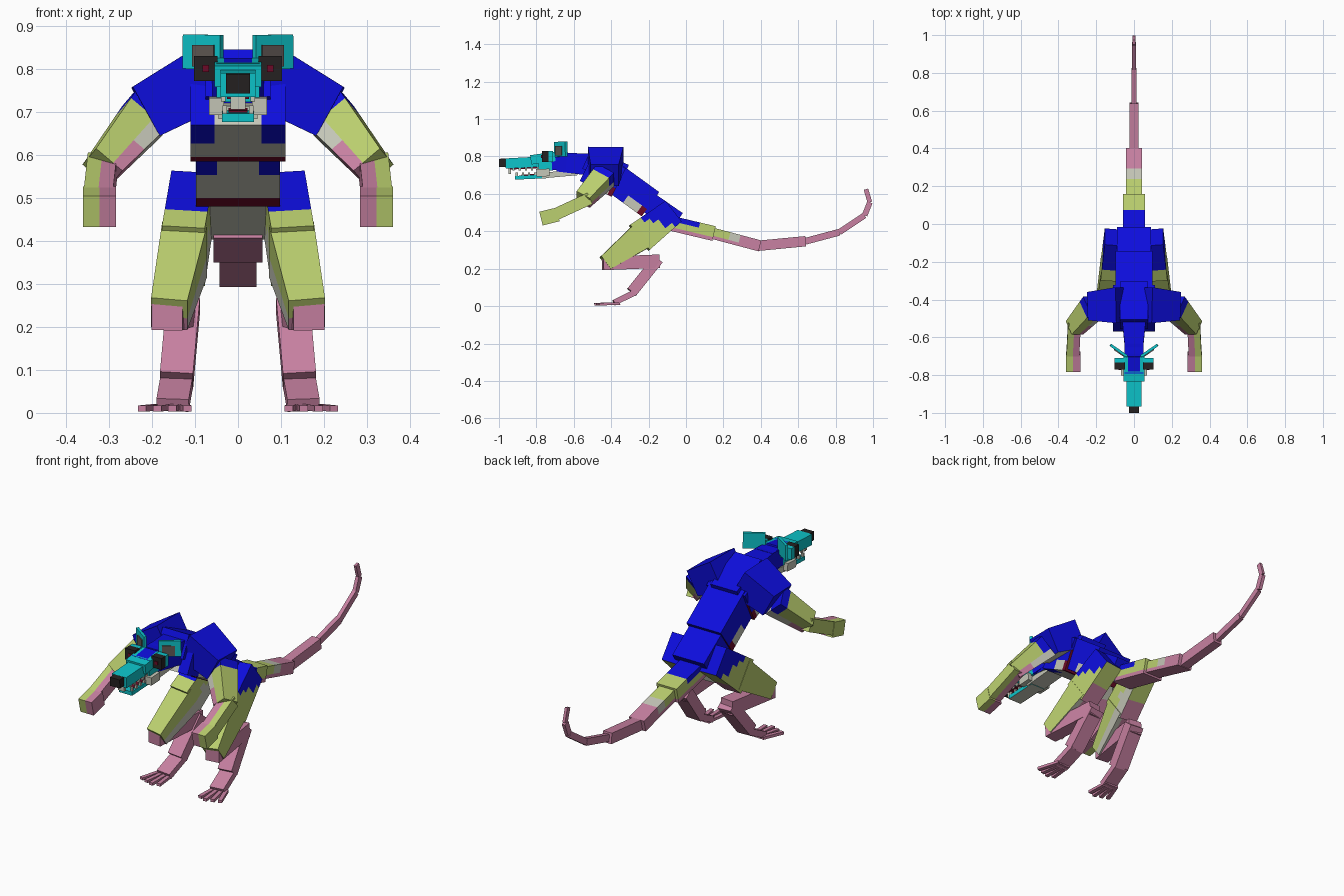
import bpy, bmesh
from mathutils import Vector, Matrix

if "Cube" in bpy.data.objects:
    bpy.data.objects.remove(bpy.data.objects["Cube"])

COLOURS = {
    "blue": (0.004, 0.004, 0.72), "olive": (0.50, 0.63, 0.16), "pink": (0.58, 0.22, 0.36),
    "teal": (0.004, 0.56, 0.60), "stone": (0.56, 0.57, 0.48), "black": (0.018, 0.015, 0.015),
    "dark red": (0.15, 0.003, 0.02), "grey": (0.12, 0.10, 0.09),
}
NAMES = list(COLOURS)
for n, c in COLOURS.items():
    bpy.data.materials.new(n).diffuse_color = (*c, 1)


def bar(name, p0, p1, w, h, colour, side=(1, 0, 0), tc=(), uc=(), vc=(), mirror=False):
    """Box from p0 to p1. w, h: width and thickness, or (start, end) pairs.
    colour: a name, or a rule(t, u, v, n) with t along, u across, v up, n local normal.
    tc, uc, vc: extra cuts, so that colours can change inside a face."""
    p0, p1 = Vector(p0), Vector(p1)
    w = w if isinstance(w, tuple) else (w, w)
    h = h if isinstance(h, tuple) else (h, h)
    bm = bmesh.new()
    bmesh.ops.create_cube(bm, size=2)
    for axis, cuts in ((0, uc), (1, vc), (2, [2 * t - 1 for t in tc])):
        for c in cuts:
            co, no = Vector(), Vector()
            co[axis], no[axis] = c, 1
            bmesh.ops.bisect_plane(bm, geom=bm.verts[:] + bm.edges[:] + bm.faces[:],
                                   plane_co=co, plane_no=no)
    bm.normal_update()
    for f in bm.faces:
        m = f.calc_center_median()
        key = colour if isinstance(colour, str) else colour((m.z + 1) / 2, m.x, m.y, f.normal)
        f.material_index = NAMES.index(key)
    z = (p1 - p0).normalized()
    x = Vector(side)
    x = (x - z * x.dot(z)).normalized()
    y = z.cross(x)
    flip = y.z < 0
    if flip:
        y = -y
    for v in bm.verts:
        t = (v.co.z + 1) / 2
        a = (w[0] + (w[1] - w[0]) * t) / 2
        b = (h[0] + (h[1] - h[0]) * t) / 2
        v.co = p0.lerp(p1, t) + x * v.co.x * a + y * v.co.y * b
    bmesh.ops.recalc_face_normals(bm, faces=bm.faces[:])
    me = bpy.data.meshes.new(name)
    bm.to_mesh(me)
    bm.free()
    for n in NAMES:
        me.materials.append(bpy.data.materials[n])
    ob = bpy.data.objects.new(name, me)
    bpy.context.collection.objects.link(ob)
    if mirror:
        ob.modifiers.new("mirror", "MIRROR")
    return ob


# Torso: blue back, pale belly, red lower rims
def torso(t, u, v, n):
    if n.z > 0.5:
        return "dark red" if v < 0.3 else "blue"
    if v < -0.4:
        if t > 0.87:
            return "dark red"
        return "stone" if abs(u) < 0.5 or t > 0.5 else "blue"
    return "blue"


cut = dict(tc=(0.5, 0.87), uc=(-0.5, 0.5), vc=(-0.4, 0.3))
bar("chest", (0, -0.53, 0.745), (0, -0.36, 0.66), 0.22, 0.17, torso, **cut)
bar("belly", (0, -0.39, 0.69), (0, -0.19, 0.545), 0.195, 0.16, torso, **cut)
bar("pelvis", (0, -0.23, 0.575), (0, -0.05, 0.45), 0.18, 0.115,
    lambda t, u, v, n: "stone" if n.y < -0.5 else "blue")
bar("upper_back", (0, -0.53, 0.79), (0, -0.33, 0.70), 0.15, 0.12, "blue")
bar("neck", (0, -0.69, 0.77), (0, -0.49, 0.755), (0.09, 0.13), (0.10, 0.12),
    lambda t, u, v, n: "stone" if n.y < -0.5 else "blue")


# Tail: blue root, olive band, then pink to the tip
def tail_root(t, u, v, n):
    if n.y < -0.5 or v < -0.5:
        return "pink"
    return "blue" if t < 0.65 and v > 0.3 else "olive"


def tail_second(t, u, v, n):
    if n.y < -0.5 or v < -0.4:
        return "pink"
    return "olive" if t < 0.4 else "stone" if t < 0.6 else "pink"


bar("tail_root", (0, -0.09, 0.445), (0, 0.15, 0.388), 0.115, 0.08, tail_root, tc=(0.65,), vc=(-0.5, 0.3))
bar("tail_second", (0, 0.12, 0.395), (0, 0.395, 0.322), 0.085, 0.06, tail_second, tc=(0.4, 0.6), vc=(-0.4,))
TAIL = [(0.38, 0.322, 0.05, 0.055), (0.64, 0.347, 0.024, 0.036), (0.82, 0.395, 0.02, 0.032),
        (0.955, 0.485, 0.018, 0.03), (0.983, 0.555, 0.014, 0.025), (0.962, 0.625, 0, 0)]
for i in range(len(TAIL) - 1):
    (y0, z0, w, h), (y1, z1, _, _) = TAIL[i], TAIL[i + 1]
    bar(f"tail_part_{i + 3}", (0, y0, z0), (0, y1, z1), w, h, "pink")


# Hind legs
def haunch(t, u, v, n):
    if n.y < -0.5:
        return "pink" if t > 0.5 else "olive"
    if n.x < -0.5:
        return "stone" if v < 0 else "olive"
    return "blue" if t + 0.25 * (1 - v) < 0.72 else "olive"


def thigh(t, u, v, n):
    if n.y < -0.5:
        return "pink" if abs(u) < 0.5 else "stone"
    if n.z > 0.5 and v < -0.2:
        return "pink"
    return "stone" if n.x < -0.5 and v < -0.2 else "olive"


bar("haunch", (0.105, -0.07, 0.505), (0.127, -0.25, 0.365), 0.10, (0.14, 0.17), haunch,
    tc=(0.2, 0.4, 0.55, 0.7), vc=(-0.6, -0.2, 0.2, 0.6), mirror=True)
bar("thigh", (0.124, -0.23, 0.38), (0.16, -0.432, 0.23), (0.105, 0.085), (0.15, 0.085), thigh,
    uc=(-0.5, 0.5), vc=(-0.2,), mirror=True)
bar("shin", (0.165, -0.445, 0.228), (0.13, -0.145, 0.24), 0.072, 0.072, "pink", mirror=True)
bar("ankle", (0.127, -0.15, 0.25), (0.143, -0.29, 0.075), 0.077, 0.06, "pink", mirror=True)
bar("foot", (0.142, -0.27, 0.075), (0.152, -0.385, 0.018), 0.075, 0.032, "pink", mirror=True)
for i in range(4):
    bar(f"toe_{i + 1}", (0.127 + 0.019 * i, -0.355, 0.014), (0.118 + 0.035 * i, -0.49 + 0.012 * abs(i - 1), 0.010),
        0.02, 0.014, "pink", mirror=True)


# Arms
def upper_arm(t, u, v, n):
    if n.y < -0.5 or v < -0.3:
        return "stone" if t < 0.6 else "pink"
    return "blue" if t < 0.2 else "olive"


def inner_pink(t, u, v, n):
    return "pink" if u < 0 else "olive"


bar("shoulder", (0.06, -0.43, 0.785), (0.215, -0.435, 0.70), (0.19, 0.15), (0.15, 0.13),
    lambda t, u, v, n: "stone" if n.y < -0.5 and t > 0.4 else "blue",
    side=(0, 1, 0), tc=(0.4,), mirror=True)
bar("upper_arm", (0.205, -0.43, 0.70), (0.315, -0.55, 0.57), (0.11, 0.085), (0.115, 0.08), upper_arm,
    side=(0, 1, 0), tc=(0.2, 0.6), vc=(-0.3,), mirror=True)
bar("forearm", (0.315, -0.515, 0.575), (0.325, -0.71, 0.485), 0.068, 0.065, inner_pink, uc=(0,), mirror=True)
bar("hand", (0.322, -0.685, 0.49), (0.322, -0.775, 0.468), 0.076, 0.075, inner_pink, uc=(0,), mirror=True)

# Head: blue crown over teal face
bar("skull", (0, -0.63, 0.775), (0, -0.79, 0.768), 0.10, 0.09,
    lambda t, u, v, n: "blue" if n.z < 0.5 and (v > 0.2 or t < 0.55) else "teal",
    tc=(0.55,), vc=(0.2,))
bar("brow", (0, -0.70, 0.80), (0, -0.83, 0.782), 0.11, 0.05,
    lambda t, u, v, n: "blue" if t < 0.6 and abs(u) < 0.6 else "teal", tc=(0.6,), uc=(-0.6, 0.6))
bar("snout", (0, -0.78, 0.772), (0, -0.965, 0.762), 0.082, 0.055, "teal")
bar("nose", (0, -0.955, 0.767), (0, -1.0, 0.765), 0.055, 0.045, "black")
bar("eye_socket", (0.075, -0.71, 0.80), (0.075, -0.77, 0.80), 0.055, 0.058,
    lambda t, u, v, n: "teal" if t < 0.4 and n.z < 0.5 else "black", tc=(0.4,), mirror=True)
bar("pupil", (0.075, -0.768, 0.80), (0.075, -0.774, 0.80), 0.016, 0.016, "dark red", mirror=True)
bar("cheek", (0.05, -0.73, 0.715), (0.05, -0.80, 0.712), 0.035, 0.04, "stone", mirror=True)

# Ears with grey inner plates
bar("ear", (0.038, -0.70, 0.838), (0.125, -0.64, 0.84), 0.08, 0.014, "teal",
    side=(0, 0, 1), mirror=True)
bar("ear_inner", (0.055, -0.698, 0.83), (0.105, -0.6635, 0.83), 0.05, 0.008, "grey",
    side=(0, 0, 1), mirror=True)

# Lower jaw, tongue and teeth
bar("jaw_back", (0, -0.58, 0.715), (0, -0.77, 0.698), 0.09, 0.03, "stone")
bar("jaw", (0, -0.74, 0.694), (0, -0.915, 0.686), 0.075, 0.02,
    lambda t, u, v, n: "stone" if n.y < -0.5 else "teal")
bar("tongue", (0, -0.75, 0.706), (0, -0.88, 0.699), 0.045, 0.008, "dark red")
bar("palate", (0, -0.78, 0.742), (0, -0.94, 0.734), 0.05, 0.008, "dark red")
bar("front_teeth", (0, -0.935, 0.725), (0, -0.95, 0.725), 0.035, 0.04, "stone")
for i in range(5):
    y = -0.79 - 0.033 * i
    bar(f"upper_tooth_{i + 1}", (0.034, y, 0.75), (0.034, y, 0.724), 0.01, 0.012, "stone", mirror=True)
    if i < 4:
        bar(f"lower_tooth_{i + 1}", (0.031, y - 0.016, 0.69), (0.031, y - 0.016, 0.714), 0.01, 0.012,
            "stone", mirror=True)

for m in bpy.data.materials:
    if m.users and not m.is_grease_pencil:
        m.use_nodes = True
        m.node_tree.nodes["Principled BSDF"].inputs["Base Color"].default_value = m.diffuse_color
